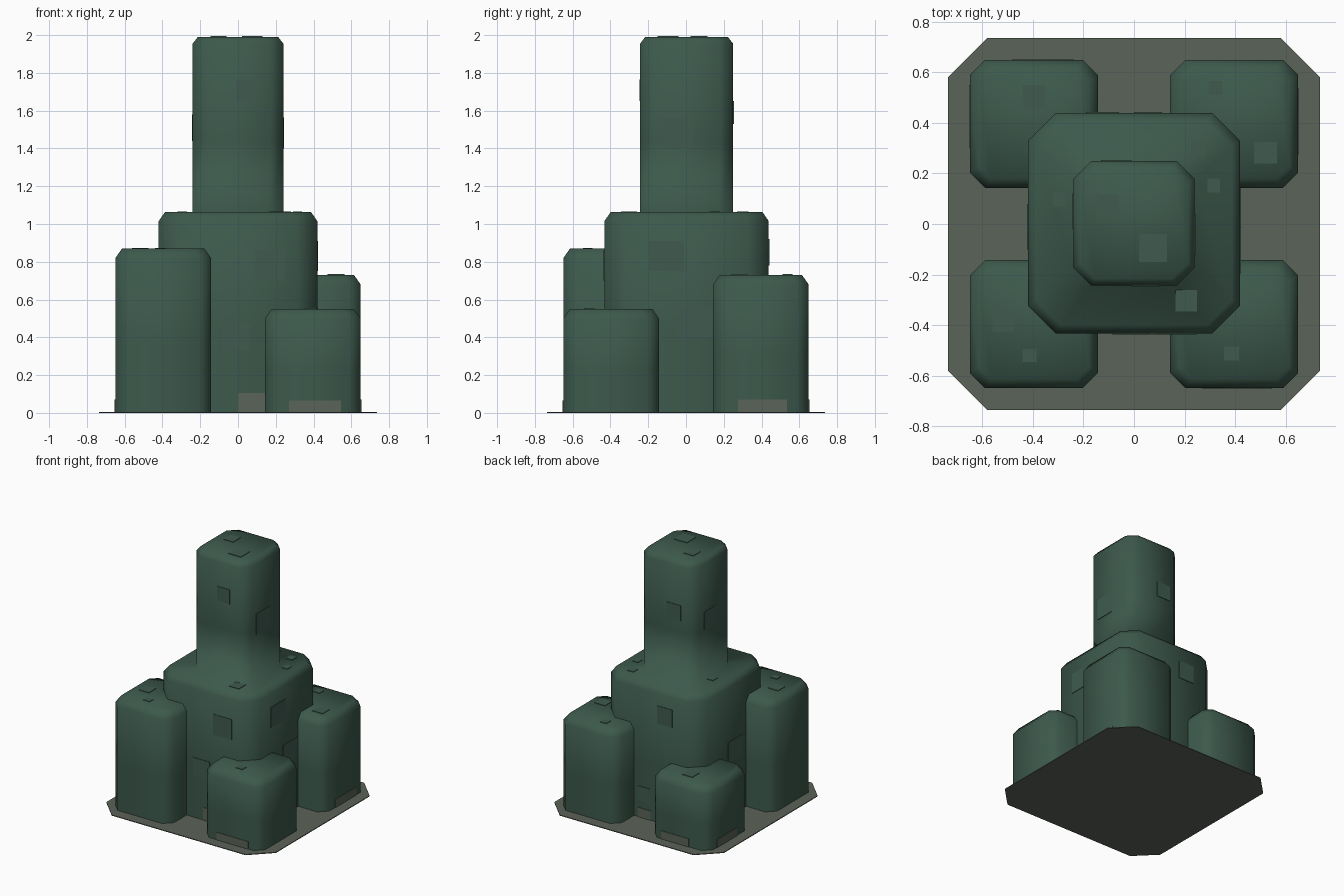
import bpy, bmesh


def material(name, color):
    m = bpy.data.materials.new(name)
    m.diffuse_color = (*color, 1)
    return m


GREEN = material("dark_green", (0.046, 0.100, 0.072))
PANEL = material("panel_green", (0.050, 0.105, 0.078))
STONE = material("grey_green", (0.105, 0.125, 0.098))


def finish(bm, name, mat, smooth):
    bmesh.ops.recalc_face_normals(bm, faces=bm.faces)
    for f in bm.faces:
        f.smooth = smooth
    me = bpy.data.meshes.new(name)
    bm.to_mesh(me)
    bm.free()
    me.materials.append(mat)
    ob = bpy.data.objects.new(name, me)
    bpy.context.collection.objects.link(ob)
    return ob


def loft(name, center, rings, mat, smooth=True, bottom=False):
    """Stack of cut-corner rectangles: (half x, half y, corner cut, z)."""
    bm = bmesh.new()
    loops = []
    for hx, hy, c, z in rings:
        pts = [(hx - c, -hy), (hx, c - hy), (hx, hy - c), (hx - c, hy),
               (c - hx, hy), (-hx, hy - c), (-hx, c - hy), (c - hx, -hy)]
        loops.append([bm.verts.new((center[0] + x, center[1] + y, z)) for x, y in pts])
    for a, b in zip(loops, loops[1:]):
        for i in range(8):
            j = (i + 1) % 8
            bm.faces.new((a[i], a[j], b[j], b[i]))
    bm.faces.new(loops[-1])
    if bottom:
        bm.faces.new(loops[0][::-1])
    return finish(bm, name, mat, smooth)


def panel(name, axis, level, a0, a1, b0, b1, mat=PANEL):
    """Thin plate lying on a face; axis is its normal, a and b the other two axes."""
    t = 0.004
    bm = bmesh.new()
    bmesh.ops.create_cube(bm, size=1)
    for v in bm.verts:
        a = a1 if v.co.x > 0 else a0
        b = b1 if v.co.y > 0 else b0
        co = [a, b]
        co.insert(axis, level + (t if v.co.z > 0 else -t))
        v.co = co
    finish(bm, name, mat, False)


# Ground plate
loft("base_plate", (0, 0), [(0.735, 0.735, 0.155, 0), (0.735, 0.735, 0.155, 0.006)],
     STONE, False, True)

# Central block and tower in one smooth piece
loft("central_tower", (0, 0.003), [
    (0.42, 0.435, 0.11, 0.004), (0.42, 0.435, 0.11, 0.44), (0.42, 0.435, 0.11, 1.015),
    (0.387, 0.402, 0.098, 1.063), (0.24, 0.246, 0.07, 1.063), (0.24, 0.246, 0.07, 1.44),
    (0.24, 0.246, 0.07, 1.955), (0.213, 0.219, 0.062, 1.99)], GREEN)

# Four corner towers of different heights
for name, x, y, h in (("front_left", -1, -1, 0.87), ("front_right", 1, -1, 0.55),
                      ("back_right", 1, 1, 0.73), ("back_left", -1, 1, 0.50)):
    r = 0.253
    loft(name + "_tower", (x * 0.396, y * 0.396), [
        (r, r, 0.06, 0.004), (r, r, 0.06, h * 0.42), (r, r, 0.06, h - 0.05),
        (r - 0.035, r - 0.035, 0.05, h)], GREEN)

# Roof panels: z, x range, y range
roof = [(1.99, -0.145, -0.06, 0.025, 0.115), (1.99, 0.02, 0.13, -0.15, -0.04),
        (1.063, -0.32, -0.27, 0.07, 0.125), (1.063, 0.29, 0.34, 0.125, 0.18),
        (1.063, 0.165, 0.25, -0.345, -0.26), (1.063, 0.225, 0.28, 0.27, 0.33),
        (0.73, 0.295, 0.35, 0.51, 0.565), (0.73, 0.475, 0.565, 0.24, 0.325),
        (0.50, -0.44, -0.35, 0.46, 0.55), (0.87, -0.56, -0.475, -0.425, -0.34),
        (0.87, -0.44, -0.385, -0.545, -0.495), (0.55, 0.355, 0.415, -0.54, -0.485)]
for p in roof:
    panel("roof_panel", 2, *p)

# Front and back wall panels: y, x range, z range
for p in [(-0.432, 0.09, 0.25, 0.70, 0.86), (-0.432, -0.085, 0.06, 0.33, 0.475),
          (-0.243, -0.01, 0.10, 1.65, 1.765), (0.438, -0.19, -0.06, 0.78, 0.92),
          (0.438, 0.0, 0.11, 0.14, 0.25), (0.249, -0.13, -0.01, 1.53, 1.65)]:
    panel("wall_panel", 1, *p)

# Side wall panels: x, y range, z range
for p in [(0.24, -0.12, 0.04, 1.40, 1.565), (0.42, -0.195, -0.01, 0.75, 0.91),
          (0.42, -0.04, 0.14, 0.40, 0.555), (-0.42, -0.10, 0.08, 0.43, 0.59),
          (-0.24, -0.02, 0.12, 1.44, 1.58)]:
    panel("wall_panel", 0, *p)

# Doorways at ground level
for p in [(-0.432, 0.0, 0.15, 0.0, 0.105), (-0.649, 0.27, 0.545, 0.0, 0.065),
          (0.438, 0.0, 0.11, 0.0, 0.08), (0.649, -0.48, -0.24, 0.0, 0.07)]:
    panel("doorway", 1, *p, mat=STONE)
for p in [(0.649, 0.275, 0.535, 0.0, 0.07), (-0.649, 0.30, 0.55, 0.0, 0.07)]:
    panel("doorway", 0, *p, mat=STONE)
